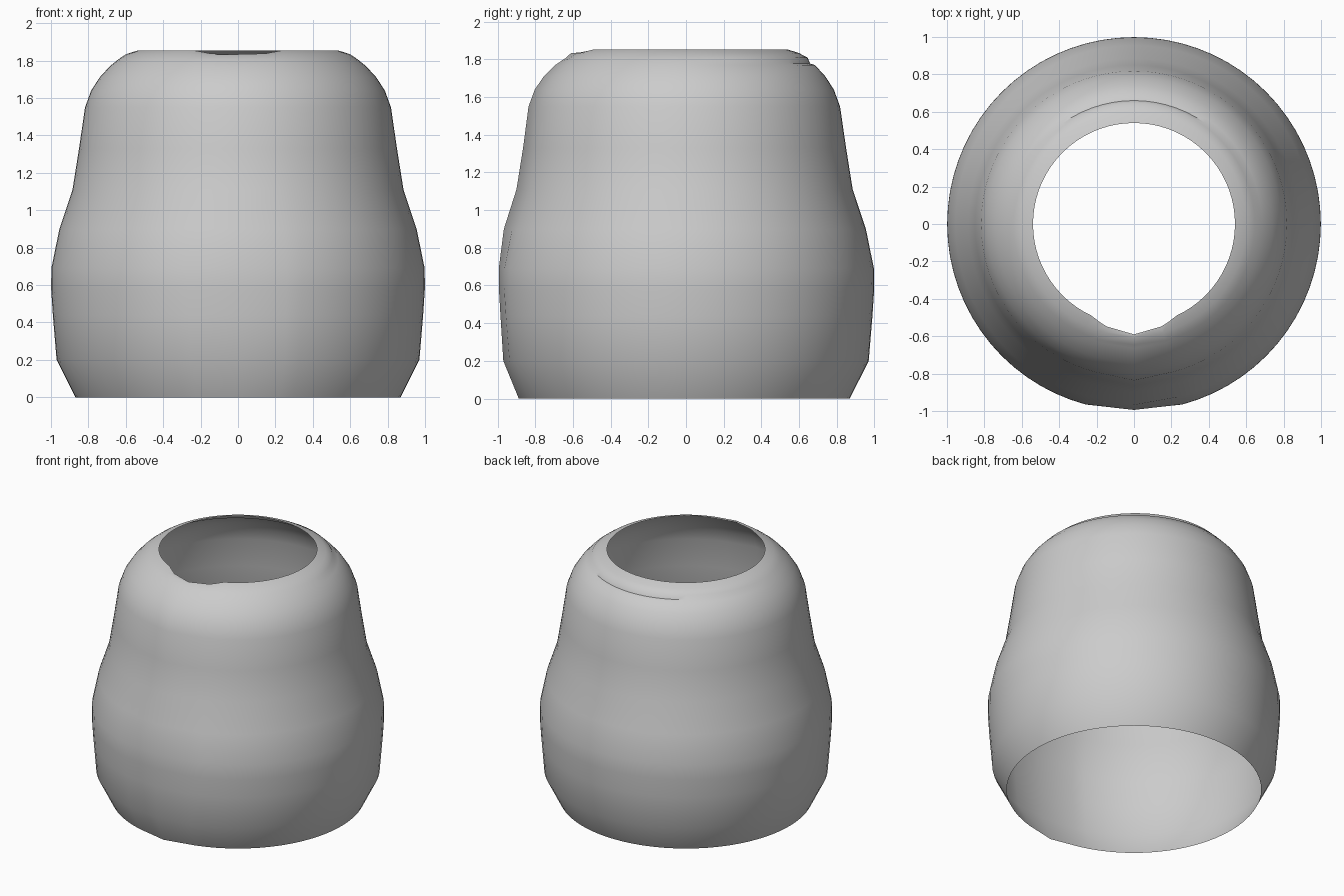
import bpy, bmesh, math

if "Cube" in bpy.data.objects:
    bpy.data.objects.remove(bpy.data.objects["Cube"])

# Shell profile, bottom to top: radius, height, radius change at the front seam
PROFILE = [
    (0.87, 0.00, 0.018), (0.97, 0.20, 0.000), (0.99, 0.44, -0.005),
    (0.999, 0.58, -0.006), (0.998, 0.69, -0.004), (0.955, 0.90, 0.012),
    (0.885, 1.11, 0.015), (0.85, 1.33, 0.015), (0.818, 1.55, 0.018),
    (0.785, 1.64, 0.018), (0.74, 1.71, 0.015), (0.685, 1.77, 0.010),
    (0.66, 1.79, 0.005), (0.645, 1.803, 0.000), (0.60, 1.834, 0.010),
    (0.54, 1.853, 0.050),
]
BACK_STEP = {12: -0.012, 13: 0.007}      # shallow groove near the rim, back only
TOP = len(PROFILE) - 1

# Angles measured from the front; a coarse chord spans the seam
SIDES = 72
angles = [0.0] + [math.radians(a) for a in range(15, 346, 360 // SIDES)]

bm = bmesh.new()
rings = []
for i, (r, z, seam) in enumerate(PROFILE):
    ring = []
    for a in angles:
        deg = min(math.degrees(a), 360 - math.degrees(a))
        rr, zz = r, z
        if deg < 1:
            rr += seam
        if i == TOP:                     # ragged notch in the rim at the front
            if deg < 1:
                zz = 1.832
            elif deg < 18:
                rr, zz = 0.567, 1.838
            elif deg < 23:
                rr, zz = 0.553, 1.846
        if i in BACK_STEP:
            zz += BACK_STEP[i] * max(0, -math.cos(a))
        ring.append(bm.verts.new((rr * math.sin(a), -rr * math.cos(a), zz)))
    rings.append(ring)

n = len(angles)
for lo, hi in zip(rings, rings[1:]):
    for k in range(n):
        m = (k + 1) % n
        bm.faces.new((lo[k], lo[m], hi[m], hi[k]))

mesh = bpy.data.meshes.new("hollow_shell")
bm.to_mesh(mesh)
bm.free()
shell = bpy.data.objects.new("hollow_shell", mesh)
bpy.context.collection.objects.link(shell)

# Smooth shading
bpy.context.view_layer.objects.active = shell
shell.select_set(True)
bpy.ops.object.shade_smooth_by_angle(angle=math.radians(40))
